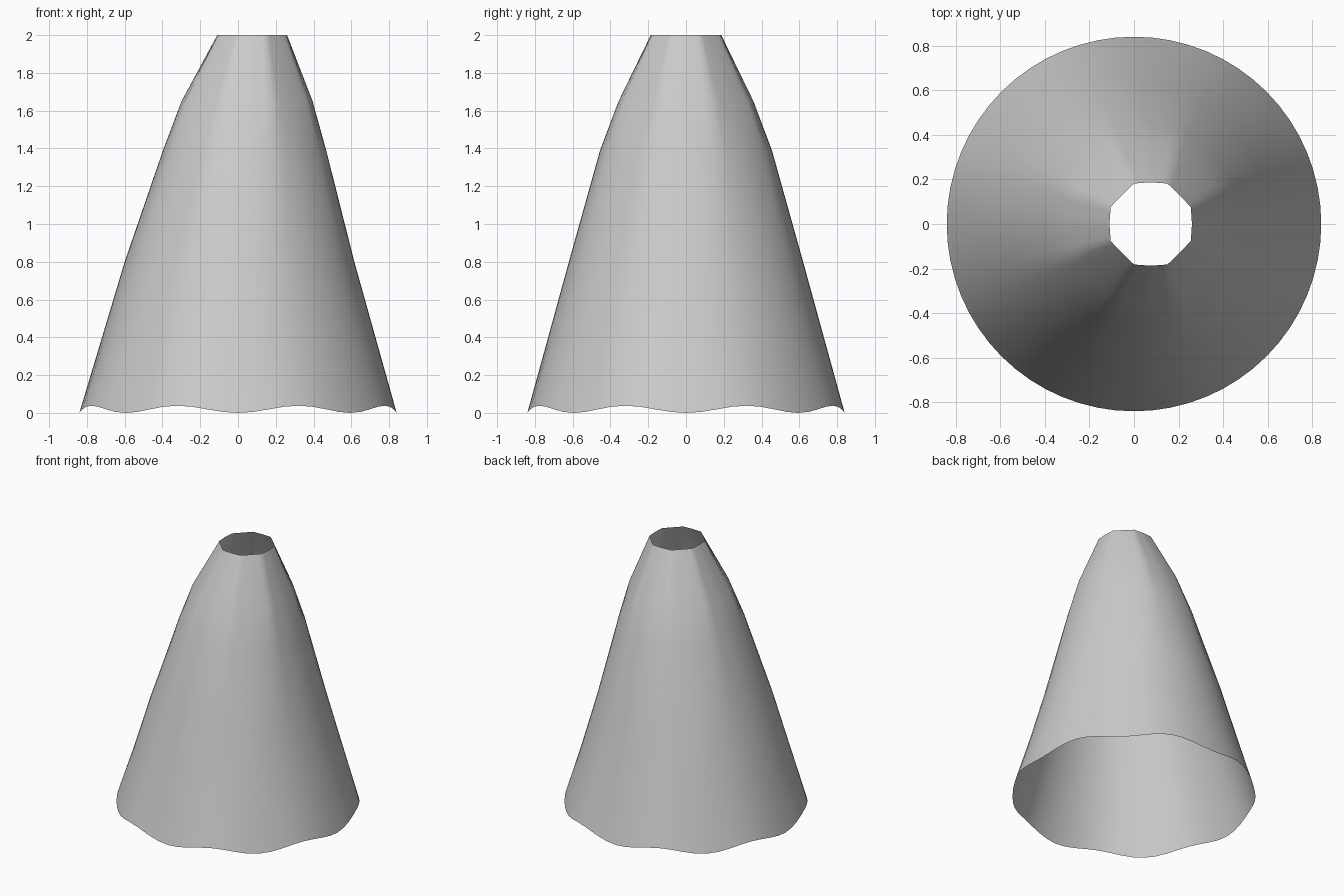
import bpy, bmesh
from math import sin, cos, pi, radians

if "Cube" in bpy.data.objects:
    bpy.data.objects.remove(bpy.data.objects["Cube"])

SEG = 64
# profile rows: height, centre x, x radius, y radius, how polygonal
ROWS = [(0.0, 0.0, 0.84, 0.84, 0.0), (0.4, 0.004, 0.724, 0.73, 0.0),
        (0.8, 0.008, 0.608, 0.62, 0.0), (1.39, 0.035, 0.432, 0.455, 0.3),
        (1.65, 0.048, 0.347, 0.357, 0.6), (2.0, 0.075, 0.185, 0.187, 1.0)]

# corners of the opening, as unit-ish points around the centre
corners = []
for q in range(4):
    for deg, r in ((0, 1.0), (23, 1.055), (67, 1.055)):
        corners.append((radians(90 * q + deg), r))
corners.append((2 * pi, 1.0))


def polygon_radius(a):
    for (a0, r0), (a1, r1) in zip(corners, corners[1:]):
        if a0 <= a <= a1 + 1e-6:
            return r0 * r1 * sin(a1 - a0) / (r0 * sin(a - a0) + r1 * sin(a1 - a))
    return 1.0


# tapered sleeve with a wavy hem and a slightly offset opening
bm = bmesh.new()
rings = []
for i, (z, cx, rx, ry, poly) in enumerate(ROWS):
    ring = []
    for k in range(SEG):
        a = 2 * pi * k / SEG
        f = 1 + poly * (polygon_radius(a) - 1)
        wave = 0.019 * (1 - cos(8 * a)) if i == 0 else 0
        ring.append(bm.verts.new((cx + rx * f * cos(a), ry * f * sin(a), z + wave)))
    rings.append(ring)
for lo, hi in zip(rings, rings[1:]):
    for k in range(SEG):
        n = (k + 1) % SEG
        bm.faces.new((lo[k], lo[n], hi[n], hi[k]))
for f in bm.faces:
    f.smooth = True
mesh = bpy.data.meshes.new("flared_skirt")
bm.to_mesh(mesh)
bm.free()
bpy.context.collection.objects.link(bpy.data.objects.new("flared_skirt", mesh))
